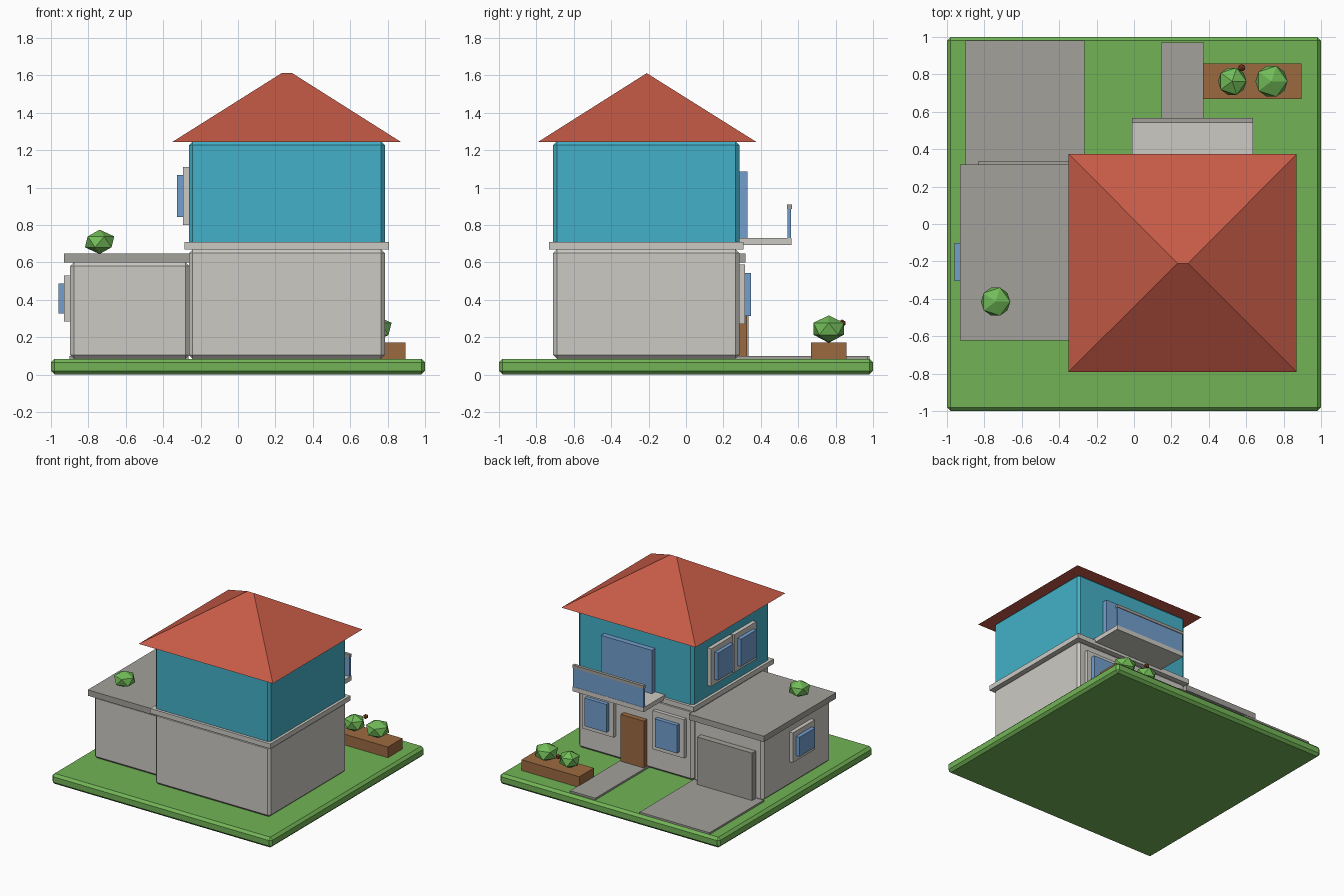
import bpy, bmesh

if "Cube" in bpy.data.objects:
    bpy.data.objects.remove(bpy.data.objects["Cube"])


def mat(name, hexcol):
    def lin(c):
        c /= 255
        return c / 12.92 if c <= 0.04045 else ((c + 0.055) / 1.055) ** 2.4
    m = bpy.data.materials.new(name)
    m.diffuse_color = [lin(int(hexcol[i:i + 2], 16)) for i in (0, 2, 4)] + [1]
    m.use_nodes = True
    m.node_tree.nodes["Principled BSDF"].inputs["Base Color"].default_value = m.diffuse_color
    return m


GRASS = mat("grass_green", "72B456")
LIGHT = mat("light_grey", "CCCAC4")
DARK = mat("mid_grey", "A3A19B")
TEAL = mat("teal", "43B0C8")
RED = mat("roof_red", "C65B47")
BLUE = mat("glass_blue", "729FCE")
BROWN = mat("wood_brown", "9C6A40")
LEAF = mat("leaf_green", "72BC58")
BERRY = mat("berry_brown", "8A4526")


def finish(name, bm, material):
    me = bpy.data.meshes.new(name)
    bmesh.ops.recalc_face_normals(bm, faces=bm.faces)
    bm.to_mesh(me)
    bm.free()
    me.materials.append(material)
    ob = bpy.data.objects.new(name, me)
    bpy.context.collection.objects.link(ob)
    return ob


def box(name, x, y, z, material, bevel=0):
    """Box from (min, max) ranges, with an optional chamfer."""
    bm = bmesh.new()
    bmesh.ops.create_cube(bm, size=1)
    for v in bm.verts:
        v.co = [r[0] if c < 0 else r[1] for c, r in zip(v.co, (x, y, z))]
    if bevel:
        bmesh.ops.bevel(bm, geom=bm.edges[:], offset=bevel, segments=1,
                        affect='EDGES', profile=0.5)
    return finish(name, bm, material)


def ball(name, loc, r, rz, material):
    """Low-poly icosphere, flattened in z."""
    bm = bmesh.new()
    bmesh.ops.create_icosphere(bm, subdivisions=1, radius=1)
    for v in bm.verts:
        v.co = (loc[0] + v.co.x * r, loc[1] + v.co.y * r, loc[2] + v.co.z * rz)
    return finish(name, bm, material)


def around(c, h):
    return (c - h, c + h)


# Ground slab, driveway and path
box("lawn", (-1, 1), (-1, 1), (0, 0.085), GRASS, 0.02)
box("driveway", (-0.9, -0.265), (0.27, 0.98), (0.08, 0.1), DARK)
box("path", (0.145, 0.375), (0.27, 0.97), (0.08, 0.1), DARK)

# House storeys and the ledge between them
box("lower_walls", (-0.262, 0.785), (-0.71, 0.285), (0.085, 0.67), LIGHT, 0.02)
box("floor_ledge", (-0.285, 0.807), (-0.733, 0.307), (0.67, 0.71), LIGHT)
box("upper_walls", (-0.262, 0.785), (-0.71, 0.285), (0.69, 1.247), TEAL, 0.02)

# Hip roof with a short ridge
bm = bmesh.new()
eave = [bm.verts.new(p) for p in ((-0.35, -0.79, 1.245), (0.87, -0.79, 1.245),
                                  (0.87, 0.375, 1.245), (-0.35, 0.375, 1.245))]
a = bm.verts.new((0.233, -0.21, 1.612))
b = bm.verts.new((0.29, -0.21, 1.612))
for f in (eave, (eave[0], eave[1], b, a), (eave[1], eave[2], b),
          (eave[2], eave[3], a, b), (eave[3], eave[0], a)):
    bm.faces.new(f)
finish("hip_roof", bm, RED)

# Garage
box("garage_walls", (-0.897, -0.262), (-0.595, 0.285), (0.085, 0.602), LIGHT, 0.02)
box("garage_roof", (-0.93, -0.25), (-0.622, 0.318), (0.6, 0.648), DARK)
box("garage_door", (-0.835, -0.335), (0.27, 0.335), (0.085, 0.49), DARK)

# Entrance door
box("front_door", (0.155, 0.365), (0.27, 0.327), (0.085, 0.485), BROWN)

# Windows beside the door
for i, x in enumerate((-0.06, 0.58)):
    box(f"lower_window_frame_{i}", around(x, 0.142), (0.27, 0.315), (0.27, 0.588), LIGHT)
    box(f"lower_window_glass_{i}", around(x, 0.1), (0.3, 0.348), (0.313, 0.543), BLUE)

# Windows on the left side: two upstairs, one on the garage
for name, wall, y, z0, z1 in (("upper_window_a", -0.262, -0.05, 0.8, 1.11),
                              ("upper_window_b", -0.262, -0.35, 0.8, 1.11),
                              ("garage_window", -0.897, -0.203, 0.285, 0.53)):
    box(name + "_frame", (wall - 0.032, wall + 0.02), around(y, 0.143), (z0, z1), LIGHT)
    box(name + "_glass", (wall - 0.064, wall), around(y, 0.102),
        (z0 + 0.043, z1 - 0.043), BLUE)

# Balcony
box("balcony_floor", (-0.01, 0.637), (0.27, 0.563), (0.693, 0.73), LIGHT)
box("balcony_window", (0.08, 0.545), (0.27, 0.328), (0.73, 1.087), BLUE)
box("balcony_glass", (-0.007, 0.634), (0.543, 0.561), (0.73, 0.888), BLUE)
box("balcony_rail", (-0.01, 0.637), (0.54, 0.566), (0.886, 0.91), DARK)

# Planter and shrubs
box("planter", (0.37, 0.895), (0.668, 0.857), (0.08, 0.173), BROWN)
ball("shrub_small", (0.525, 0.763, 0.24), 0.085, 0.07, LEAF)
ball("shrub_large", (0.735, 0.763, 0.245), 0.096, 0.072, LEAF)
ball("roof_shrub", (-0.74, -0.415, 0.71), 0.088, 0.065, LEAF)
ball("berry", (0.576, 0.835, 0.275), 0.021, 0.02, BERRY)
